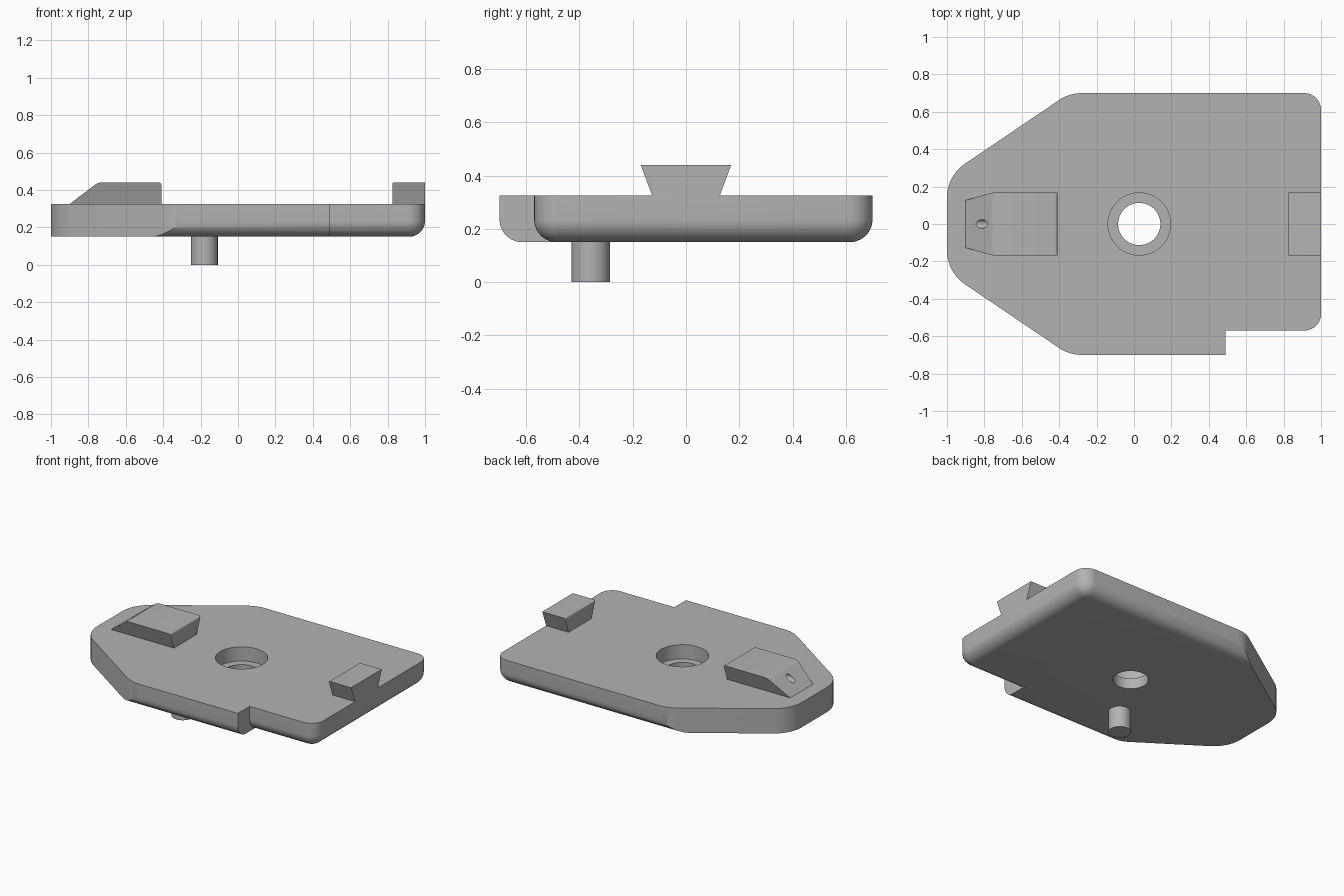
import bpy
import bmesh
from math import sin, cos, tan, pi
from mathutils import Vector

if "Cube" in bpy.data.objects:
    bpy.data.objects.remove(bpy.data.objects["Cube"], do_unlink=True)

BOTTOM, TOP, RAIL_TOP = 0.15, 0.325, 0.44
FILLET = 0.085

grey = bpy.data.materials.new("grey")
grey.use_nodes = True
grey.diffuse_color = (0.45, 0.45, 0.45, 1)
grey.node_tree.nodes["Principled BSDF"].inputs["Base Color"].default_value = (0.45, 0.45, 0.45, 1)


def rounded(corners, steps=10):
    """Polygon from (x, y, radius) corners, each replaced by an arc."""
    out = []
    for i, (x, y, r) in enumerate(corners):
        p = Vector((x, y))
        if r == 0:
            out.append(p)
            continue
        a = (Vector(corners[i - 1][:2]) - p).normalized()
        b = (Vector(corners[(i + 1) % len(corners)][:2]) - p).normalized()
        half = a.angle(b) / 2
        centre = p + (a + b).normalized() * r / sin(half)
        start = p + a * r / tan(half) - centre
        end = p + b * r / tan(half) - centre
        sweep = pi - 2 * half
        for k in range(steps + 1):
            t = k / steps
            out.append(centre + (start * sin((1 - t) * sweep) + end * sin(t * sweep)) / sin(sweep))
    return out


def loft(name, rings):
    """Closed solid through rings holding equal numbers of points."""
    bm = bmesh.new()
    loops = [[bm.verts.new(p) for p in ring] for ring in rings]
    n = len(loops[0])
    for lo, hi in zip(loops, loops[1:]):
        for i in range(n):
            j = (i + 1) % n
            bm.faces.new((lo[i], lo[j], hi[j], hi[i]))
    bm.faces.new(loops[0][::-1])
    bm.faces.new(loops[-1])
    bmesh.ops.recalc_face_normals(bm, faces=bm.faces[:])
    mesh = bpy.data.meshes.new(name)
    bm.to_mesh(mesh)
    bm.free()
    obj = bpy.data.objects.new(name, mesh)
    bpy.context.collection.objects.link(obj)
    mesh.materials.append(grey)
    return obj


def prism(name, outline, z0, z1):
    return loft(name, [[(p.x, p.y, z) for p in outline] for z in (z0, z1)])


def circle(x, y, r, n=64):
    return [Vector((x + r * cos(2 * pi * i / n), y + r * sin(2 * pi * i / n))) for i in range(n)]


def cut(obj, tool, operation="DIFFERENCE"):
    mod = obj.modifiers.new(tool.name, "BOOLEAN")
    mod.operation, mod.solver, mod.object = operation, "EXACT", tool
    bpy.context.view_layer.objects.active = obj
    bpy.ops.object.modifier_apply(modifier=mod.name)
    bpy.data.objects.remove(tool, do_unlink=True)


def smooth(obj):
    bpy.ops.object.select_all(action="DESELECT")
    obj.select_set(True)
    bpy.context.view_layer.objects.active = obj
    bpy.ops.object.shade_smooth_by_angle(angle=pi / 6)


# Plate: notched slab with a rounded bottom edge
def slab_ring(inset, z):
    r = 0.09 - inset
    pts = rounded([(-1.2, -0.7 + inset, 0), (0.49, -0.7 + inset, 0),
                   (0.49, -0.57 + inset, 0), (1 - inset, -0.57 + inset, r),
                   (1 - inset, 0.7 - inset, r), (-1.2, 0.7 - inset, 0)])
    return [(p.x, p.y, z) for p in pts]


rings = []
for k in range(11):
    a = pi / 2 * (1 - k / 10)
    rings.append(slab_ring(FILLET * (1 - cos(a)), BOTTOM + FILLET * (1 - sin(a))))
rings.append(slab_ring(0, TOP))
plate = loft("plate", rings)

# Tapered nose trimmed straight down
nose = rounded([(-1, -0.257, 0.22), (-0.345, -0.7, 0.22), (1.2, -0.7001, 0),
                (1.2, 0.7001, 0), (-0.345, 0.7, 0.22), (-1, 0.257, 0.22)])
cut(plate, prism("nose_trim", nose, 0, 0.6), "INTERSECT")

# Stepped hole
cut(plate, prism("through_hole", circle(0.028, 0, 0.113), 0, 0.6))
cut(plate, prism("counterbore", circle(0.028, 0, 0.167), 0.225, 0.6))
smooth(plate)

# Locating pin underneath
smooth(prism("locating_pin", circle(-0.18, -0.357, 0.072, 48), 0, BOTTOM))


# Dovetail rails: side profile widened toward the top
def dovetail(name, corners):
    profile = rounded(corners, 5)

    def side(s):
        return [(p.x, s * (0.127 + 0.043 * (p.y - TOP) / (RAIL_TOP - TOP)), p.y) for p in profile]
    return loft(name, [side(-1), side(1)])


ramp_rail = dovetail("ramp_rail", [(-0.9, TOP, 0), (-0.41, TOP, 0),
                                   (-0.41, RAIL_TOP, 0.012), (-0.748, RAIL_TOP, 0.06)])
end_rail = dovetail("end_rail", [(0.825, TOP, 0), (1, TOP, 0),
                                 (1, RAIL_TOP, 0), (0.825, RAIL_TOP, 0.01)])

# Blind hole running level into the ramp
bore = loft("ramp_bore", [[(x, p.x, p.y) for p in circle(0, 0.39, 0.023, 32)]
                          for x in (-1, -0.65)])
cut(ramp_rail, bore)
smooth(ramp_rail)
smooth(end_rail)
